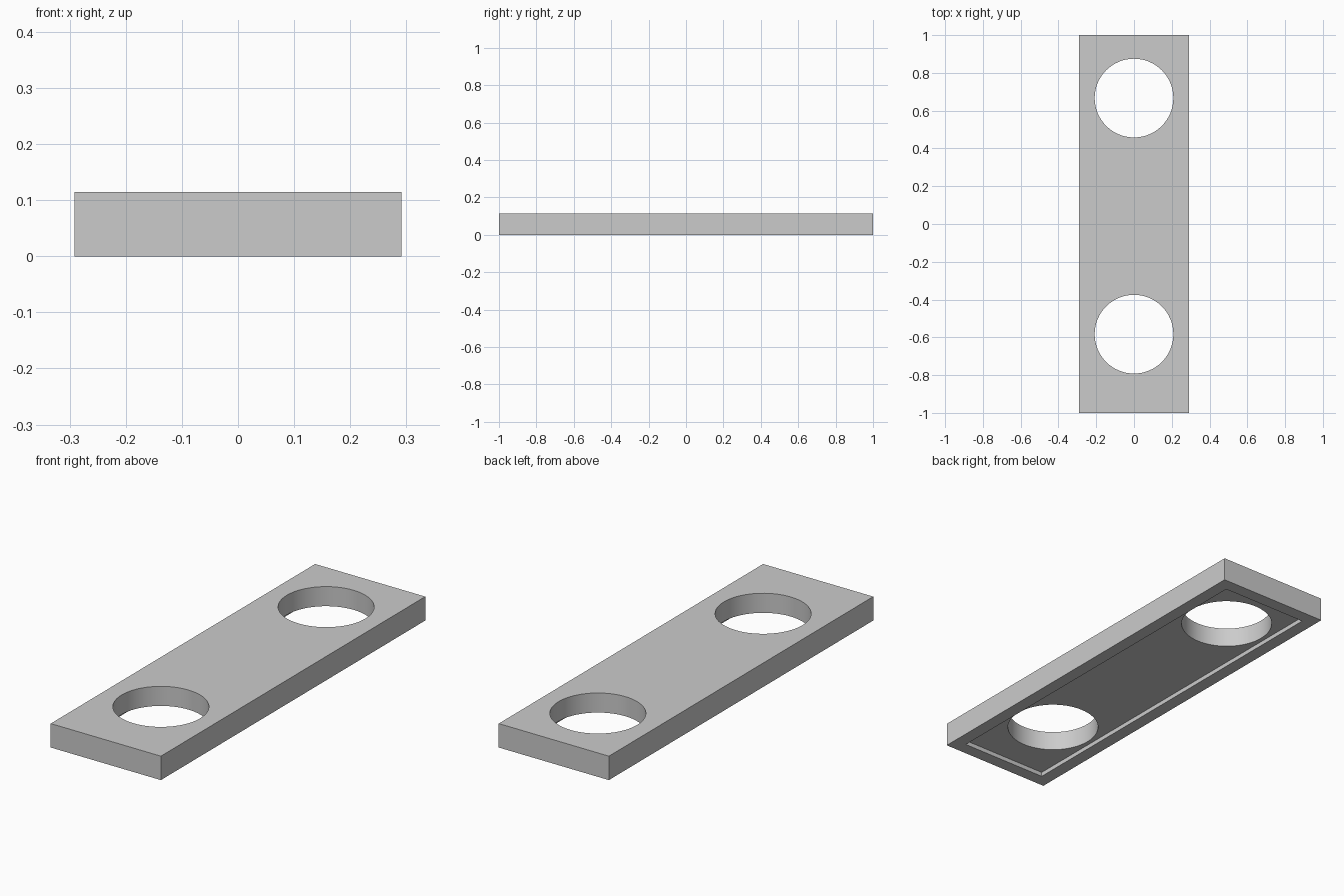
import bpy

cube = bpy.data.objects.get("Cube")
if cube:
    bpy.data.objects.remove(cube, do_unlink=True)

UNIT = 1 / 48  # half the plate length is 48 units
LENGTH, WIDTH, THICK = 96 * UNIT, 28 * UNIT, 5.5 * UNIT
BORDER, DEPTH = 3 * UNIT, UNIT
HOLE_RADIUS = 10 * UNIT
HOLES = {"front_hole": -28 * UNIT, "back_hole": 32 * UNIT}

# Single grey material
grey = bpy.data.materials.new("light_grey")
grey.use_nodes = True
colour = (0.6, 0.6, 0.6, 1)
grey.diffuse_color = colour
grey.node_tree.nodes["Principled BSDF"].inputs["Base Color"].default_value = colour


def finish(name):
    obj = bpy.context.object
    obj.name = name
    obj.data.materials.append(grey)
    return obj


def box(name, size, z):
    bpy.ops.mesh.primitive_cube_add(size=1, location=(0, 0, z))
    obj = finish(name)
    obj.scale = size
    bpy.ops.object.transform_apply(location=True, rotation=False, scale=True)
    return obj


# Plate body
plate = box("plate", (WIDTH, LENGTH, THICK), THICK / 2)

# Shallow recess in the underside, leaving a border
cutters = [box("underside_recess",
               (WIDTH - 2 * BORDER, LENGTH - 2 * BORDER, 2 * DEPTH), 0)]

# Two round through holes
for name, y in HOLES.items():
    bpy.ops.mesh.primitive_cylinder_add(vertices=64, radius=HOLE_RADIUS,
                                        depth=4 * THICK, location=(0, y, 0))
    cutters.append(finish(name))

# Cut the plate
bpy.ops.object.select_all(action="DESELECT")
plate.select_set(True)
bpy.context.view_layer.objects.active = plate
for cutter in cutters:
    cutter.hide_render = True
    mod = plate.modifiers.new(cutter.name, "BOOLEAN")
    mod.operation = "DIFFERENCE"
    mod.solver = "EXACT"
    mod.object = cutter
    bpy.ops.object.modifier_apply(modifier=mod.name)
    bpy.data.objects.remove(cutter, do_unlink=True)

bpy.ops.object.shade_smooth_by_angle()
